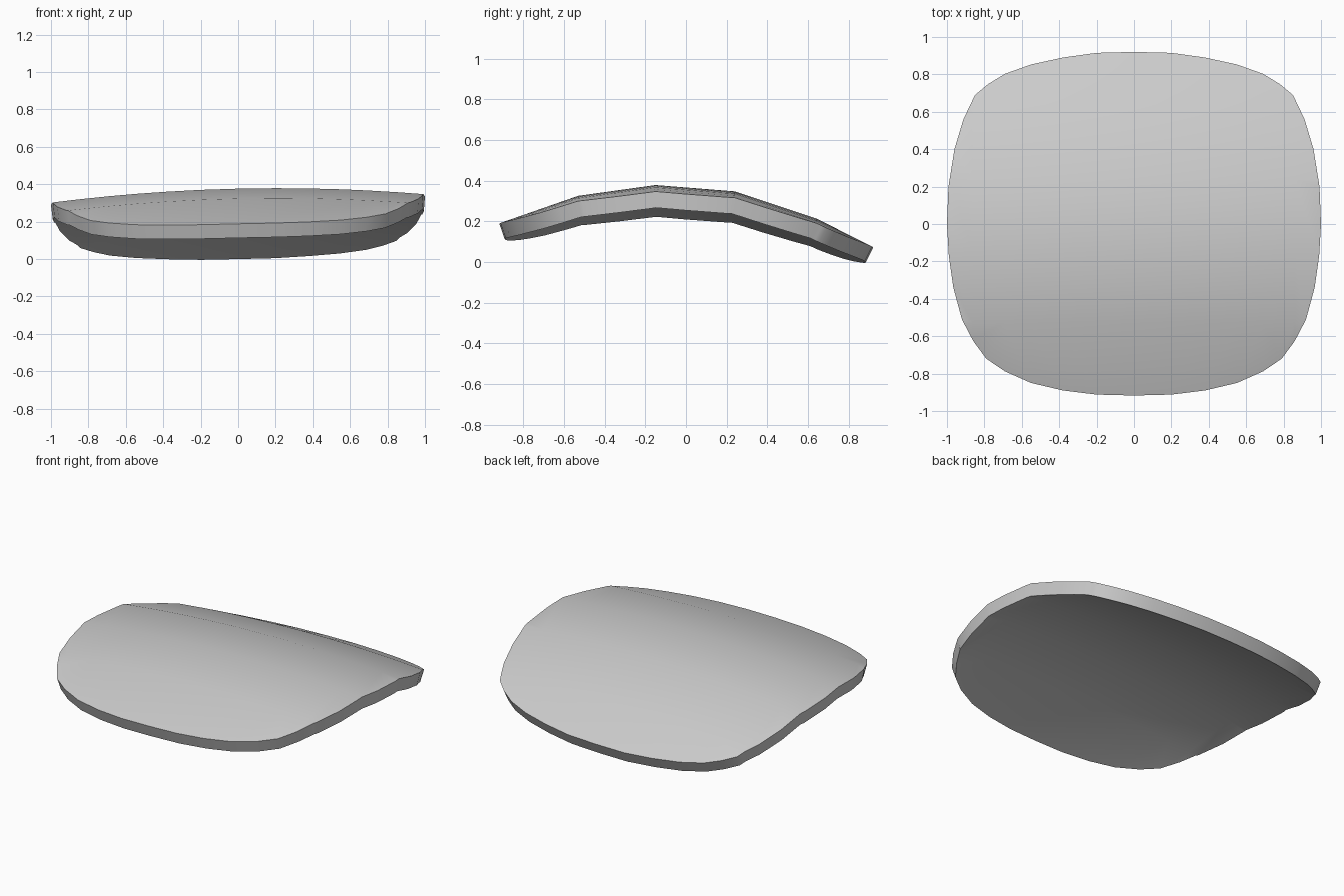
import bpy, bmesh

if "Cube" in bpy.data.objects:
    bpy.data.objects.remove(bpy.data.objects["Cube"])

# Right half of the plan outline, front to back (mirrored for the left half)
half = [(0.20, -0.912), (0.38, -0.89), (0.55, -0.85), (0.69, -0.788), (0.79, -0.72),
        (0.86, -0.625), (0.92, -0.51), (0.966, -0.34), (0.99, -0.17), (1.0, 0.0),
        (0.992, 0.20), (0.96, 0.40), (0.912, 0.56), (0.85, 0.69), (0.78, 0.748),
        (0.69, 0.803), (0.55, 0.853), (0.38, 0.89), (0.20, 0.915)]
outline = [(0, -0.917)] + half + [(0, 0.92)] + [(-x, y) for x, y in reversed(half)]

# Side profile of the top surface (y, z)
profile = [(-0.92, 0.187), (-0.53, 0.323), (-0.15, 0.376), (0.24, 0.345),
           (0.64, 0.212), (0.92, 0.071)]


def height(x, y):
    for (y0, z0), (y1, z1) in zip(profile, profile[1:]):
        if y <= y1 + 1e-5:
            break
    z = z0 + (z1 - z0) * (y - y0) / (y1 - y0)
    return z + 0.0225 * x - 0.0525 * x * x  # crown, leaning to one side


# Flat plate cut into a grid, then bent to the profile
bm = bmesh.new()
bm.faces.new([bm.verts.new((x, y, 0)) for x, y in outline])


def cut(co, no):
    bmesh.ops.bisect_plane(bm, geom=bm.verts[:] + bm.edges[:] + bm.faces[:],
                           dist=1e-4, plane_co=co, plane_no=no)


for y, _ in profile[1:-1]:
    cut((0, y, 0), (0, 1, 0))
for x in (-0.86, -0.69, -0.55, -0.38, -0.2, 0, 0.2, 0.38, 0.55, 0.69, 0.86):
    cut((x, 0, 0), (1, 0, 0))
for v in bm.verts:
    v.co.z = height(v.co.x, v.co.y)
bmesh.ops.recalc_face_normals(bm, faces=bm.faces[:])
if sum(f.normal.z for f in bm.faces) < 0:
    bmesh.ops.reverse_faces(bm, faces=bm.faces[:])

mesh = bpy.data.meshes.new("curved_panel")
bm.to_mesh(mesh)
bm.free()
panel = bpy.data.objects.new("curved_panel", mesh)
bpy.context.collection.objects.link(panel)

# Thickness
solid = panel.modifiers.new("thickness", "SOLIDIFY")
solid.thickness = 0.08
solid.offset = -1
bpy.context.view_layer.objects.active = panel
panel.select_set(True)
bpy.ops.object.modifier_apply(modifier=solid.name)
bpy.ops.object.shade_smooth_by_angle(angle=0.7)
